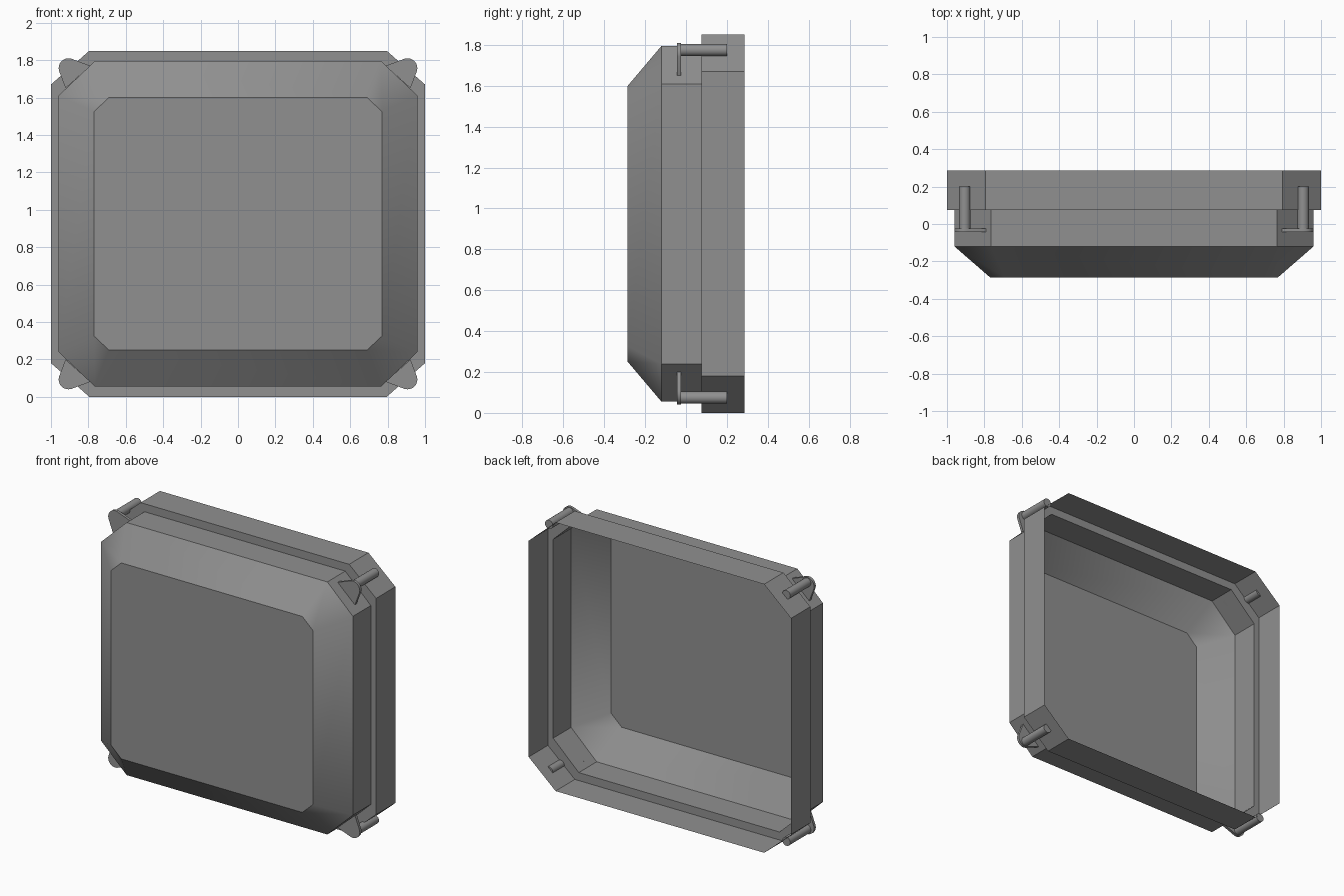
import bpy, bmesh, math
from mathutils import Vector

if "Cube" in bpy.data.objects:
    bpy.data.objects.remove(bpy.data.objects["Cube"], do_unlink=True)

MID_Z = 0.925
grey = bpy.data.materials.new("grey plastic")
grey.use_nodes = True
grey.diffuse_color = (0.28, 0.28, 0.28, 1)
grey.node_tree.nodes["Principled BSDF"].inputs["Base Color"].default_value = (0.28, 0.28, 0.28, 1)


def finish(bm, name):
    bmesh.ops.recalc_face_normals(bm, faces=bm.faces)
    mesh = bpy.data.meshes.new(name)
    bm.to_mesh(mesh)
    bm.free()
    mesh.materials.append(grey)
    obj = bpy.data.objects.new(name, mesh)
    bpy.context.collection.objects.link(obj)
    bpy.ops.object.select_all(action="DESELECT")
    obj.select_set(True)
    bpy.context.view_layer.objects.active = obj
    bpy.ops.object.shade_smooth_by_angle(angle=math.radians(35))
    return obj


def octagon(bm, y, w, h, cx, cz):
    """Rectangle with cut corners, counter-clockwise from the front."""
    quarter = [(w, h - cz), (w - cx, h)]
    pts = quarter + [(-x, z) for x, z in reversed(quarter)]
    pts += [(-x, -z) for x, z in pts]
    return [bm.verts.new((x, y, MID_Z + z)) for x, z in pts]


# Housing: a thin shell, closed at the front and open at the back
bm = bmesh.new()
rings = [octagon(bm, *r) for r in (
    (-0.285, 0.77, 0.675, 0.08, 0.075),   # front panel
    (-0.12, 0.96, 0.87, 0.195, 0.185),    # end of slope
    (0.075, 0.96, 0.87, 0.195, 0.185),    # inner wall
    (0.075, 1.0, 0.925, 0.205, 0.18),     # step
    (0.285, 1.0, 0.925, 0.205, 0.18))]    # rear rim
bm.faces.new(rings[0])
for a, b in zip(rings, rings[1:]):
    for i in range(8):
        j = (i + 1) % 8
        bm.faces.new((a[i], a[j], b[j], b[i]))
finish(bm, "housing_shell")

# Corner hinges: a fan-shaped tab and a pin at each corner
TAB_Y, PIN = (-0.044, -0.025), Vector((0.905, 0.085, 0.85))
arc = [(0.906 + 0.053 * math.cos(math.radians(a)), 0.832 + 0.053 * math.sin(math.radians(a)))
       for a in range(-15, 106, 15)]
tab_outline = [(0.922, 0.725)] + arc + [(0.79, 0.845)]
for sx, side in ((1, "left"), (-1, "right")):
    for sz, level in ((1, "upper"), (-1, "lower")):
        bm = bmesh.new()
        front, back = [[bm.verts.new((sx * x, y, MID_Z + sz * z)) for x, z in tab_outline]
                       for y in TAB_Y]
        bm.faces.new(front)
        bm.faces.new(back)
        n = len(front)
        for i in range(n):
            j = (i + 1) % n
            bm.faces.new((front[i], front[j], back[j], back[i]))
        finish(bm, f"{level}_{side}_hinge_tab")

        bm = bmesh.new()
        bmesh.ops.create_cone(bm, cap_ends=True, segments=24, radius1=0.03, radius2=0.03, depth=0.23)
        pin = finish(bm, f"{level}_{side}_hinge_pin")
        pin.rotation_euler.x = math.pi / 2
        pin.location = (sx * PIN.x, PIN.y, MID_Z + sz * PIN.z)
